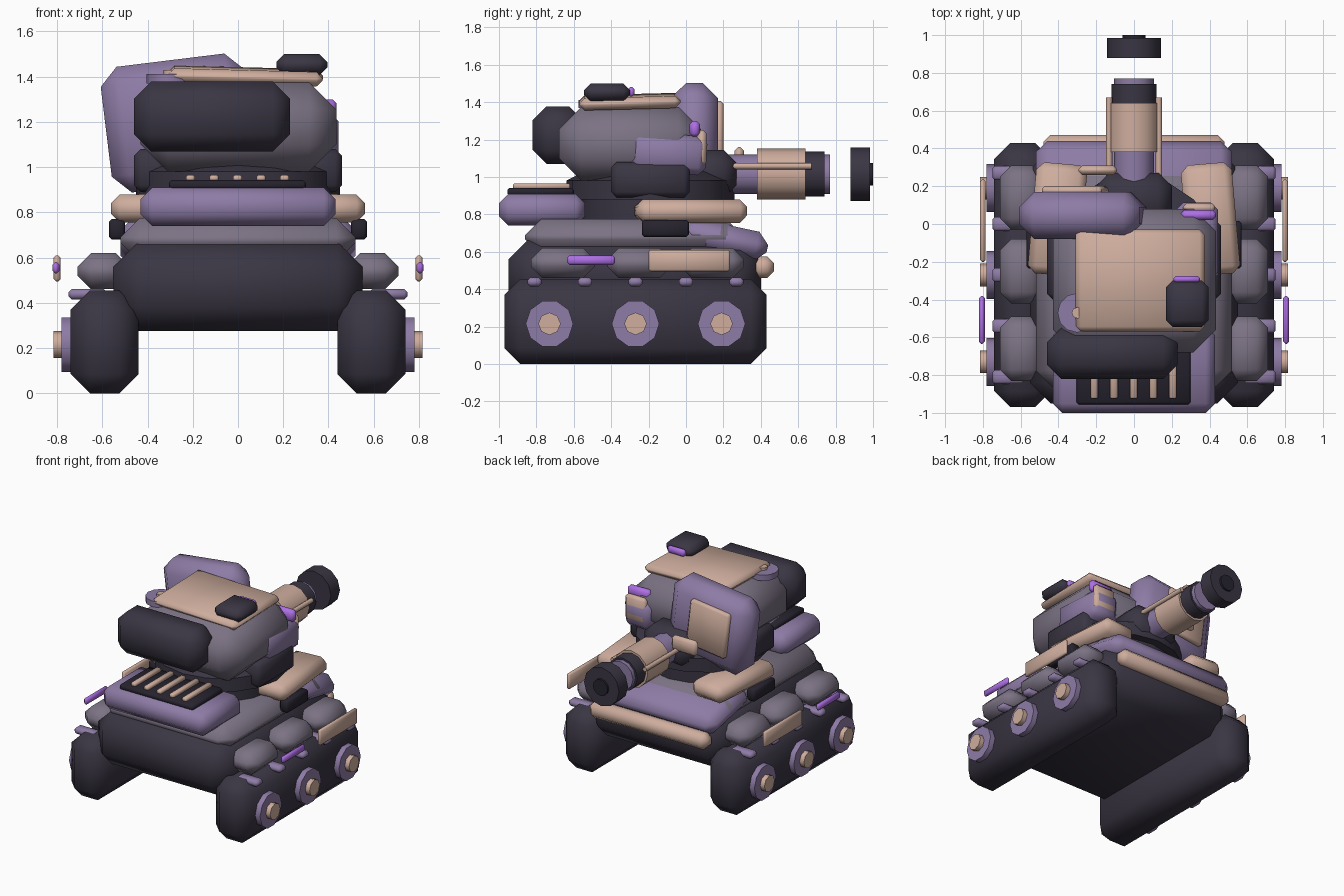
import bpy, bmesh
from math import radians
from mathutils import Matrix, Euler

if "Cube" in bpy.data.objects:
    bpy.data.objects.remove(bpy.data.objects["Cube"])

def mat(name, rgb):
    m = bpy.data.materials.new(name)
    m.diffuse_color = (*rgb, 1)
    m.use_nodes = True
    m.node_tree.nodes["Principled BSDF"].inputs["Base Color"].default_value = m.diffuse_color
    return m

DARK = mat("dark", (0.042, 0.036, 0.056))
BLACK = mat("black", (0.02, 0.017, 0.028))
PURPLE = mat("purple", (0.27, 0.2, 0.38))
GREY = mat("grey_purple", (0.2, 0.17, 0.23))
TAN = mat("tan", (0.62, 0.42, 0.34))
GLOW = mat("violet_light", (0.42, 0.16, 0.78))

def finish(bm, name, m, loc, rot):
    me = bpy.data.meshes.new(name)
    bm.to_mesh(me)
    bm.free()
    ob = bpy.data.objects.new(name, me)
    bpy.context.collection.objects.link(ob)
    ob.location = loc
    ob.rotation_euler = [radians(a) for a in rot]
    me.materials.append(m)
    bpy.ops.object.select_all(action='DESELECT')
    ob.select_set(True)
    bpy.context.view_layer.objects.active = ob
    bpy.ops.object.shade_smooth_by_angle(angle=radians(50))
    return ob

def bevel(bm, edges, w):
    bmesh.ops.bevel(bm, geom=edges, offset=w, segments=1, profile=0.5,
                    affect='EDGES', clamp_overlap=True)

def box(name, m, x, y, z, w=0.02, rot=(0, 0, 0)):
    """Chamfered box from (min, max) ranges, turned about its centre."""
    size = [r[1] - r[0] for r in (x, y, z)]
    loc = [(r[0] + r[1]) / 2 for r in (x, y, z)]
    bm = bmesh.new()
    bmesh.ops.create_cube(bm, size=1)
    bmesh.ops.scale(bm, vec=size, verts=bm.verts)
    bevel(bm, bm.edges[:], min(w, min(size) * 0.45))
    return finish(bm, name, m, loc, rot)

def cyl(name, m, axis, r, lo, hi, loc, n=12, r2=None):
    """Cylinder or cone running lo..hi along an axis through loc."""
    bm = bmesh.new()
    bmesh.ops.create_cone(bm, cap_ends=True, segments=n, radius1=r,
                          radius2=r if r2 is None else r2, depth=hi - lo)
    turn = {'x': (0, 90, 0), 'y': (-90, 0, 0), 'z': (0, 0, 0)}[axis]
    loc = list(loc)
    loc['xyz'.index(axis)] = (lo + hi) / 2
    return finish(bm, name, m, loc, turn)

def span(s, a, b):
    return (a, b) if s > 0 else (-b, -a)

# Running gear and side details, both sides
for s, side in ((-1, "left"), (1, "right")):
    box(f"track_{side}", DARK, span(s, 0.44, 0.74), (-0.97, 0.43), (0, 0.455), 0.085)
    for i, y in enumerate((-0.73, -0.27, 0.19)):
        cyl(f"wheel_{side}_{i}", PURPLE, 'x', 0.127, *span(s, 0.70, 0.78), (0, y, 0.215), 10)
        cyl(f"hub_{side}_{i}", TAN, 'x', 0.06, *span(s, 0.74, 0.815), (0, y, 0.215), 8)
    for i, y in enumerate((-0.66, -0.25, 0.14)):
        box(f"fender_pod_{side}_{i}", GREY, span(s, 0.48, 0.71),
            (y - 0.17, y + 0.17), (0.46, 0.62), 0.06)
    for i in range(5):
        y = -0.81 + 0.27 * i
        box(f"track_clip_{side}_{i}", PURPLE, span(s, 0.58, 0.75),
            (y - 0.038, y + 0.038), (0.415, 0.462), 0.015)
    box(f"skirt_plate_{side}", TAN, span(s, 0.785, 0.815), (-0.2, 0.235), (0.495, 0.61), 0.01)
    box(f"side_light_{side}", GLOW, span(s, 0.79, 0.82), (-0.635, -0.38), (0.53, 0.58), 0.012)
    box(f"sponson_{side}", TAN, span(s, 0.27, 0.54), (-0.27, 0.32), (0.755, 0.88), 0.04,
        (0, 0, 5 * s))
    box(f"side_vent_{side}", BLACK, span(s, 0.5, 0.57), (-0.235, 0.015), (0.68, 0.77), 0.012)

# Hull
box("lower_hull", DARK, (-0.55, 0.55), (-0.95, 0.4), (0.275, 0.67), 0.11)
box("upper_hull", GREY, (-0.52, 0.52), (-0.86, 0.3), (0.58, 0.775), 0.085)
box("glacis", PURPLE, (-0.52, 0.52), (-0.03, 0.44), (0.585, 0.745), 0.06, (-12, 0, 0))
box("front_bar", TAN, (-0.48, 0.48), (0.355, 0.47), (0.46, 0.575), 0.035)
box("engine_deck", PURPLE, (-0.43, 0.43), (-1, -0.54), (0.74, 0.91), 0.05)
box("grille_plate", BLACK, (-0.305, 0.3), (-0.955, -0.6), (0.9, 0.942), 0.012)
for i in range(5):
    x = -0.21 + 0.104 * i
    box(f"grille_slat_{i}", TAN, (x - 0.02, x + 0.02), (-0.925, -0.62), (0.935, 0.966), 0.008)

# Turret base
cyl("turret_ring", DARK, 'z', 0.38, 0.74, 0.9, (0, -0.18, 0), 16)
cyl("turret_base", DARK, 'z', 0.45, 0.88, 0.98, (0, -0.19, 0), 16)
cyl("turret_collar", DARK, 'z', 0.45, 0.98, 1.085, (0, -0.19, 0), 16, 0.25)
for s, side in ((-1, "left"), (1, "right")):
    box(f"base_cheek_{side}", DARK, span(s, 0.25, 0.46), (-0.4, 0.02), (0.89, 1.08), 0.03)

# Turret body and armour
box("turret_body", GREY, (-0.43, 0.435), (-0.68, 0.08), (0.98, 1.375), 0.12)
box("bustle", DARK, (-0.46, 0.23), (-0.82, -0.55), (1.07, 1.378), 0.075)
box("roof_plate", TAN, (-0.31, 0.375), (-0.57, -0.03), (1.37, 1.435), 0.028, (1.5, 1.5, 0))
box("hatch", DARK, (0.17, 0.395), (-0.545, -0.3), (1.405, 1.5), 0.035)
box("hatch_light", GLOW, (0.21, 0.35), (-0.31, -0.275), (1.43, 1.48), 0.012)
cyl("roof_disc", PURPLE, 'z', 0.105, 1.37, 1.412, (-0.3, -0.47, 0), 12)
cyl("roof_knob", TAN, 'z', 0.03, 1.4, 1.43, (-0.3, -0.47, 0), 8)
box("shield", PURPLE, (-0.585, 0.055), (-0.08, 0.17), (0.915, 1.475), 0.08, (0, -7, 0))
box("shield_plate", TAN, (-0.47, -0.15), (0.15, 0.2), (1.05, 1.39), 0.014, (0, -7, 0))
box("right_cheek", PURPLE, (0.22, 0.445), (-0.3, 0.11), (1.02, 1.23), 0.04, (-4, 0, 0))
box("sensor_panel", TAN, (0.26, 0.43), (0.06, 0.11), (1.065, 1.25), 0.018)
box("sensor_light", GLOW, (0.25, 0.435), (0.02, 0.075), (1.215, 1.3), 0.018)

# Gun
G = (0, 0, 1.015)
box("mantlet", DARK, (-0.2, 0.2), (-0.02, 0.27), (0.885, 1.145), 0.07)
cyl("barrel", PURPLE, 'y', 0.106, 0.2, 0.77, G)
cyl("barrel_sleeve", TAN, 'y', 0.136, 0.38, 0.64, G)
cyl("barrel_ring", DARK, 'y', 0.12, 0.63, 0.74, G)
cyl("muzzle", DARK, 'y', 0.143, 0.88, 0.985, G)
cyl("muzzle_bore", BLACK, 'y', 0.06, 0.97, 1.0, G)
for s, side in ((-1, "left"), (1, "right")):
    cyl(f"recoil_rod_{side}", TAN, 'y', 0.017, 0.1, 0.67, (0.132 * s, 0, 1.058), 8)
box("mantlet_sight", TAN, (-0.295, -0.09), (0.26, 0.31), (1.05, 1.16), 0.02)
